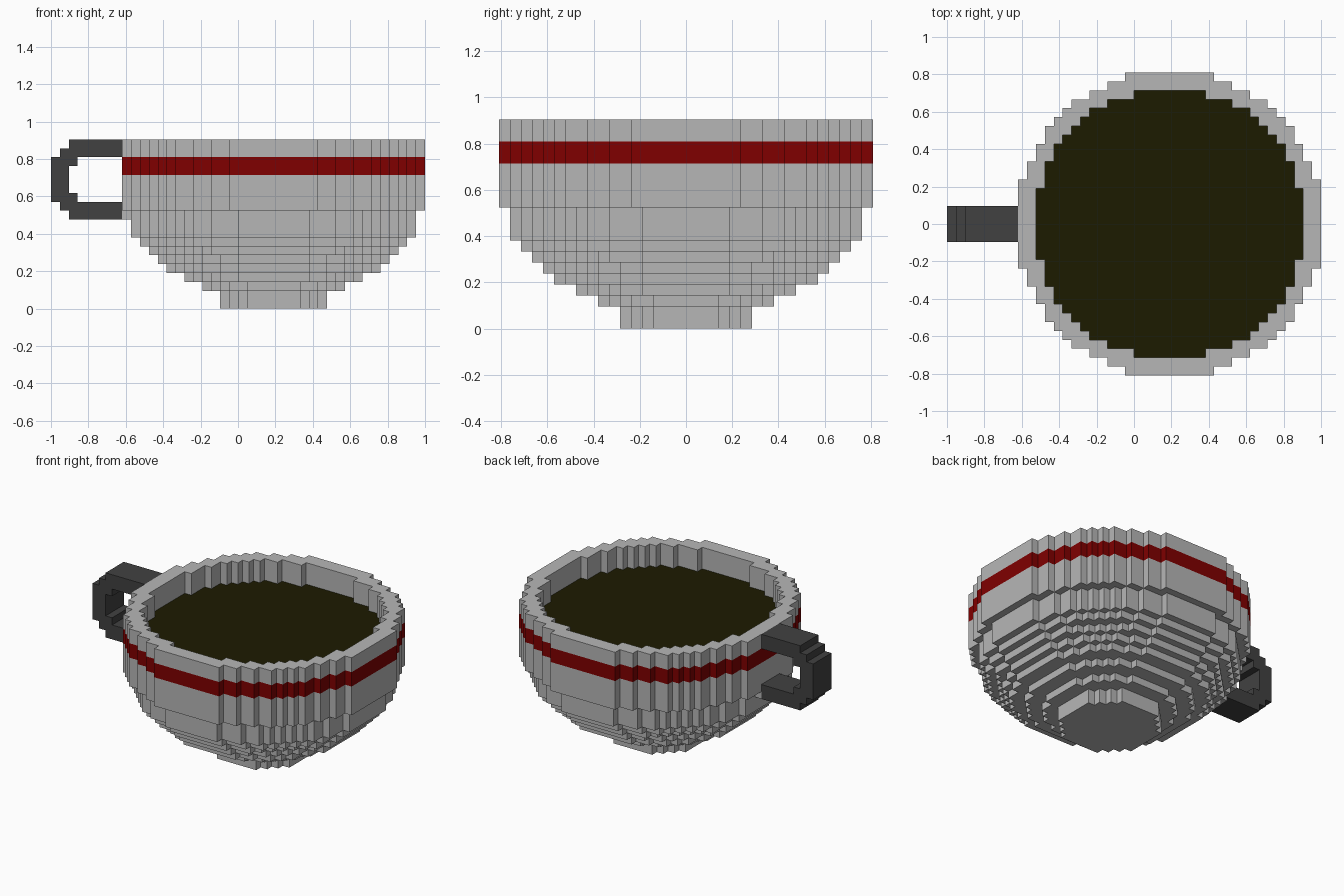
import bpy, bmesh
from mathutils import Vector

cube = bpy.data.objects.get("Cube")
if cube:
    bpy.data.objects.remove(cube)

U = 2 / 42                    # edge of one block
CENTER = Vector((4, 0, 0))    # bowl axis, in blocks
DRINK_LEVEL = 16


def material(name, rgb):
    m = bpy.data.materials.new(name)
    m.use_nodes = True
    m.diffuse_color = (*rgb, 1)
    m.node_tree.nodes["Principled BSDF"].inputs["Base Color"].default_value = (*rgb, 1)
    return m


GREY = material("pale grey", (0.47, 0.47, 0.47))
RED = material("dark red", (0.215, 0.0, 0.0))
DARK = material("charcoal", (0.053, 0.053, 0.053))
BROWN = material("dark brown", (0.012, 0.011, 0.0))


def finish(name, bm, mat, offset):
    bmesh.ops.translate(bm, verts=bm.verts, vec=offset)
    bmesh.ops.scale(bm, verts=bm.verts, vec=(U, U, U))
    bmesh.ops.remove_doubles(bm, verts=bm.verts, dist=1e-5)
    me = bpy.data.meshes.new(name)
    bm.to_mesh(me)
    bm.free()
    me.materials.append(mat)
    ob = bpy.data.objects.new(name, me)
    bpy.context.collection.objects.link(ob)


def quad(bm, pts, normal):
    f = bm.faces.new([bm.verts.new(p) for p in pts])
    f.normal_update()
    if f.normal.dot(Vector(normal)) < 0:
        f.normal_flip()


def half_width(r, row):
    """Half width, in blocks, of one row of a blocky disc."""
    y = row + 0.5
    return sum((i + 0.5) ** 2 + y * y <= (r + 0.13) ** 2 for i in range(r))


def runs(r):
    """Rows of a blocky disc grouped by equal width: (start, end, half width)."""
    start = -r
    for row in range(-r, r):
        w = half_width(r, row)
        if row == r - 1 or half_width(r, row + 1) != w:
            yield start, row + 1, w
            start = row + 1


def walls(bm, r, z0, z1, side=1):
    """Stepped upright wall; side -1 faces the axis."""
    for a, b, w in runs(r):
        for s in (-1, 1):
            x = s * w
            quad(bm, [(x, a, z0), (x, b, z0), (x, b, z1), (x, a, z1)], (s * side, 0, 0))
            quad(bm, [(a, x, z0), (b, x, z0), (b, x, z1), (a, x, z1)], (0, s * side, 0))


def cap(bm, r, hole, z, up):
    """Flat stepped disc or ring made of strips."""
    for row in range(-r, r):
        w, h = half_width(r, row), half_width(hole, row)
        for x0, x1 in ([(-w, -h), (h, w)] if h else [(-w, w)]):
            if x1 > x0:
                quad(bm, [(x0, row, z), (x1, row, z), (x1, row + 1, z), (x0, row + 1, z)],
                     (0, 0, up))


# Bowl: stacked tiers (radius, bottom, top) with exposed undersides
TIERS = [(6, 0, 2), (8, 2, 3), (10, 3, 4), (12, 4, 5), (13, 5, 6),
         (14, 6, 7), (15, 7, 8), (16, 8, 11), (17, 11, 15)]
bm = bmesh.new()
below = 0
for r, z0, z1 in TIERS:
    walls(bm, r, z0, z1)
    cap(bm, r, below, z0, -1)
    below = r
finish("bowl", bm, GREY, CENTER)

# Painted band around the bowl
bm = bmesh.new()
walls(bm, 17, 15, 17)
finish("band", bm, RED, CENTER)

# Rim with inner wall reaching down to the drink
bm = bmesh.new()
walls(bm, 17, 17, 19)
walls(bm, 15, DRINK_LEVEL, 19, -1)
cap(bm, 17, 15, 19, 1)
finish("rim", bm, GREY, CENTER)

# Drink surface
bm = bmesh.new()
cap(bm, 15, 0, DRINK_LEVEL, 1)
finish("drink", bm, BROWN, CENTER)


def extrude_profile(name, pts, half, mat):
    """Extrude an x-z outline symmetrically along y."""
    bm = bmesh.new()
    face = bm.faces.new([bm.verts.new((x, -half, z)) for x, z in pts])
    out = bmesh.ops.extrude_face_region(bm, geom=[face])
    verts = [v for v in out["geom"] if isinstance(v, bmesh.types.BMVert)]
    bmesh.ops.translate(bm, verts=verts, vec=(0, 2 * half, 0))
    bmesh.ops.recalc_face_normals(bm, faces=bm.faces)
    finish(name, bm, mat, Vector())


# Handle: upper half of the stepped C, mirrored about its middle height
upper = [(-13, 19), (-19, 19), (-19, 18), (-20, 18), (-20, 17), (-21, 17)]
inner = [(-19, 16), (-18, 16), (-18, 17), (-13, 17)]


def flip(points):
    return [(x, 29 - z) for x, z in reversed(points)]


extrude_profile("handle", upper + flip(upper) + flip(inner) + inner, 2, DARK)

# Block joining the lower handle arm to the bowl
extrude_profile("handle_socket", [(-13, 10), (-11, 10), (-11, 11), (-13, 11)], 2, GREY)
